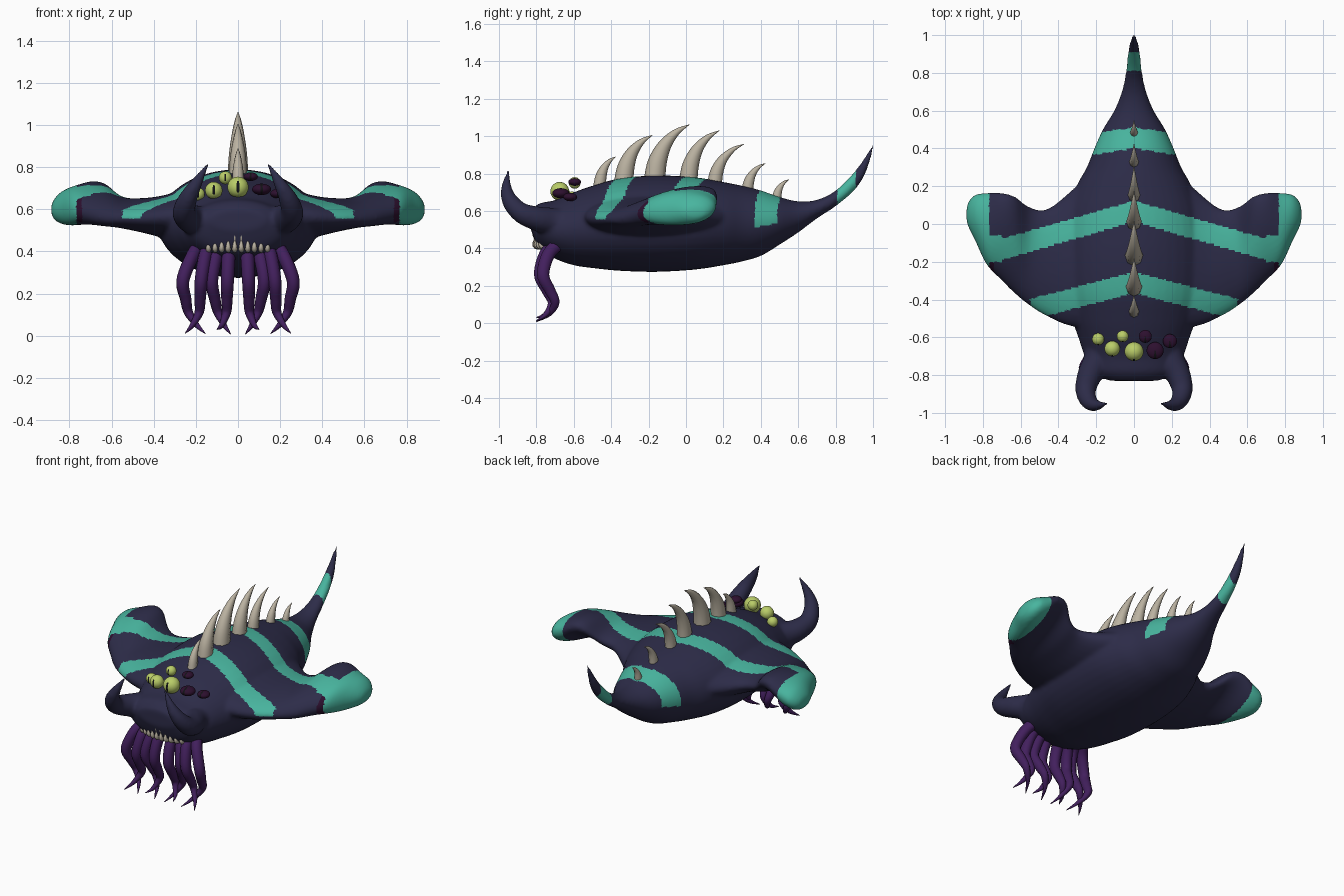
import bpy, bmesh, math
from mathutils import Vector, Matrix

if "Cube" in bpy.data.objects:
    bpy.data.objects.remove(bpy.data.objects["Cube"], do_unlink=True)


def material(name, r, g, b):
    m = bpy.data.materials.new(name)
    m.use_nodes = True
    m.diffuse_color = (r, g, b, 1)
    m.node_tree.nodes["Principled BSDF"].inputs["Base Color"].default_value = (r, g, b, 1)
    return m


NAVY = material("navy skin", .026, .025, .066)
TEAL = material("teal marking", .065, .46, .345)
PLUM = material("dark plum", .026, .005, .028)
BONE = material("bone", .50, .45, .36)
PURPLE = material("purple tentacle", .055, .014, .110)
LIME = material("lime eye", .49, .61, .14)
BLACK = material("black pupil", .006, .006, .008)


def spline(rows, n=6):
    """Catmull-Rom interpolation of rows of any length."""
    pts = [rows[0], *rows, rows[-1]]
    out = []
    for a, b, c, d in zip(pts, pts[1:], pts[2:], pts[3:]):
        for k in range(n):
            t = k / n
            out.append([q + t / 2 * (r - p + t * (2*p - 5*q + 4*r - s + t * (3*(q - r) + s - p)))
                        for p, q, r, s in zip(a, b, c, d)])
    return out + [list(rows[-1])]


def loft(bm, rings):
    """Closed skin through rings of points, capped at both ends."""
    vs = [[bm.verts.new(p) for p in ring] for ring in rings]
    n = len(vs[0])
    for a, b in zip(vs, vs[1:]):
        for i in range(n):
            j = (i + 1) % n
            bm.faces.new((a[i], a[j], b[j], b[i]))
    bm.faces.new(vs[0])
    bm.faces.new(vs[-1])


def angles(n):
    return [2 * math.pi * i / n for i in range(n)]


def tube(bm, path, sides=10, flat=1.0, n=6):
    """Tapered tube along (x, y, z, radius) rows."""
    rows = spline(path, n)
    pts = [Vector(r[:3]) for r in rows]
    rings = []
    for i, (p, row) in enumerate(zip(pts, rows)):
        t = (pts[min(i + 1, len(pts) - 1)] - pts[max(i - 1, 0)]).normalized()
        v = Vector((1, 0, 0))
        v = (v - t * v.dot(t)).normalized()
        u = t.cross(v)
        r = max(row[3], .001)
        rings.append([p + v * (r * flat * math.cos(a)) + u * (r * math.sin(a)) for a in angles(sides)])
    loft(bm, rings)


def finish(name, bm, *mats):
    bmesh.ops.recalc_face_normals(bm, faces=bm.faces)
    me = bpy.data.meshes.new(name)
    bm.to_mesh(me)
    bm.free()
    for m in mats:
        me.materials.append(m)
    me.shade_smooth()
    ob = bpy.data.objects.new(name, me)
    bpy.context.collection.objects.link(ob)
    return ob


# Body and tail: y, half width, top, bottom
TRUNK = [(-.83, .13, .60, .50), (-.785, .22, .64, .40), (-.70, .262, .658, .345),
         (-.60, .295, .70, .31), (-.50, .33, .735, .295), (-.35, .37, .775, .28),
         (-.15, .38, .79, .275), (.05, .36, .78, .287), (.20, .305, .755, .31),
         (.30, .25, .735, .33), (.40, .21, .71, .36), (.50, .165, .675, .42),
         (.60, .105, .652, .485), (.70, .065, .66, .56), (.80, .044, .71, .625),
         (.90, .032, .81, .71), (.96, .022, .895, .80), (1.005, .008, .97, .94)]
bm = bmesh.new()
loft(bm, [[(w * math.cos(a), y, (top + low) / 2 + (top - low) / 2 * math.sin(a)) for a in angles(40)]
          for y, w, top, low in spline(TRUNK)])

# Wings: x, leading y, trailing y, centre z, thickness, upward tilt of the trailing edge
WING = [(.18, -.56, .32, .57, .30, 0), (.34, -.54, .17, .565, .21, 0), (.46, -.49, .08, .572, .16, .05),
        (.55, -.435, .09, .585, .14, .11), (.63, -.37, .145, .620, .155, .25),
        (.70, -.30, .165, .630, .17, .25), (.78, -.215, .165, .617, .182, .12),
        (.84, -.09, .155, .607, .15, .08), (.875, -.02, .12, .60, .09, .04), (.887, .02, .08, .60, .03, 0)]
for s in (1, -1):
    rings = []
    for x, lead, trail, z, th, tilt in spline(WING):
        half = (trail - lead) / 2
        rings.append([(s * x, (lead + trail) / 2 + half * math.cos(a),
                       z + th / 2 * math.sin(a) + tilt * half * math.cos(a)) for a in angles(32)])
    loft(bm, rings)
    # Head horns, bowed outward then hooked inward
    tube(bm, [(s * .185, -.60, .51, .085), (s * .19, -.71, .54, .077), (s * .235, -.80, .56, .066),
              (s * .256, -.88, .59, .055), (s * .238, -.938, .65, .045), (s * .20, -.960, .72, .030),
              (s * .14, -.95, .82, .006)], 16)
body = finish("body", bm, NAVY, TEAL, PLUM)

# Fuse the body parts into one smooth skin
mod = body.modifiers.new("fuse", 'REMESH')
mod.mode = 'VOXEL'
mod.voxel_size = .011
mod = body.modifiers.new("soften", 'SMOOTH')
mod.iterations = 7
skin = bpy.data.meshes.new_from_object(body.evaluated_get(bpy.context.evaluated_depsgraph_get()))
body.modifiers.clear()
body.data = skin
skin.materials.clear()
for m in (NAVY, TEAL, PLUM):
    skin.materials.append(m)

# Markings: chevrons on the back as (y at spine, sweep, half width, reach), wingtips and tail ring
STRIPES = [(-.31, .26, .056, .55), (.068, .29, .056, .80), (.457, .16, .056, .3)]
for f in skin.polygons:
    x, y, z = f.center
    x = abs(x)
    f.material_index = 0
    if x > .768 or .81 < y < .91:
        f.material_index = 1
    elif f.normal.z > -.1:
        for y0, sweep, half, reach in STRIPES:
            if x < reach and abs(y - y0 + sweep * x) < half:
                f.material_index = 1
        if x > .70 and -.20 < y < -.06:
            f.material_index = 1
    if .74 < x < .768 and y < -.20:
        f.material_index = 2
skin.shade_smooth()

# Dorsal spines: base y, base z, tip y, tip z, base radius
SPINES = [(-.46, .735, -.375, .89, .034), (-.33, .76, -.18, 1.005, .052), (-.165, .77, .018, 1.062, .058),
          (.015, .765, .178, 1.03, .050), (.155, .745, .31, .958, .040), (.33, .71, .425, .855, .032),
          (.485, .66, .55, .768, .026)]
bm = bmesh.new()
for y0, z0, y1, z1, r in SPINES:
    dy, dz = y1 - y0, z1 - z0
    tube(bm, [(0, y0 - .005, z0 - .02, r), (0, y0 + .06 * dy, z0 + .3 * dz, r * .88),
              (0, y0 + .28 * dy, z0 + .62 * dz, r * .62), (0, y0 + .62 * dy, z0 + .86 * dz, r * .32),
              (0, y1, z1, .001)], 8, .85)
finish("dorsal_spines", bm, BONE)


def ball(bm, centre, radii, seg=32):
    mat = Matrix.Translation(centre) @ Matrix.Diagonal((*radii, 1))
    bmesh.ops.create_uvsphere(bm, u_segments=seg, v_segments=seg // 2, radius=1, matrix=mat)


def eye(name, x, y, z, r, mat, squash=1.0):
    bm = bmesh.new()
    ball(bm, (x, y, z), (r, r, r * squash), 48)
    for f in bm.faces:
        d = (f.calc_center_median() - Vector((x, y, z))) / r
        # Slit pupil on the forward side
        f.material_index = int(d.y < 0 and (d.x / .17) ** 2 + ((d.z - .05) / .62) ** 2 < 1)
    finish(name, bm, mat, BLACK)


# Eyes: open on the right and centre, flattened dark ones on the left
for i, e in enumerate([(0, -.675, .705, .05), (-.115, -.66, .69, .041), (-.06, -.595, .75, .031),
                       (-.19, -.61, .672, .032)]):
    eye(f"open_eye_{i}", *e, LIME)
for i, e in enumerate([(.112, -.67, .695, .045), (.06, -.595, .755, .034), (.19, -.62, .675, .037)]):
    eye(f"dark_eye_{i}", *e, PLUM, .6)

# Mouth interior
bm = bmesh.new()
ball(bm, (0, -.742, .453), (.155, .066, .05))
finish("mouth", bm, PLUM)

# Teeth: two curved rows of little fangs with thick roots
bm = bmesh.new()
for i in range(10):
    x = -.14 + .28 * i / 9
    y = -.803 + 1.7 * x * x
    for z, up in ((.488, -1), (.412, 1)):
        tube(bm, [(x, y + .03, z - up * .004, .015), (x, y, z, .015), (x, y - .006, z + up * .02, .011),
                  (x, y, z + up * .052, .002)], 8, .85, 3)
finish("teeth", bm, BONE)

# Tentacles, crossing in pairs near the tips: root x, bulge x, low x, tip x, tip z, y shift
bm = bmesh.new()
for root, bulge, low, tip, z, dy in [(.04, .05, .055, .10, .03, -.008), (.09, .125, .095, .035, .008, .008),
                                     (.14, .175, .185, .25, .012, -.008), (.18, .262, .235, .155, .01, .008)]:
    for s in (1, -1):
        tube(bm, [(s * root, -.68 + dy, .43, .035), (s * (root + bulge) / 2, -.742 + dy, .37, .036),
                  (s * bulge, -.772 + dy, .26, .034), (s * (bulge + low) / 2, -.735 + dy, .175, .030),
                  (s * low, -.708 + dy, .11, .024), (s * (low + tip) / 2, -.74 + dy, .05, .014),
                  (s * tip, -.80, z, .002)], 10, .9)
finish("tentacles", bm, PURPLE)
